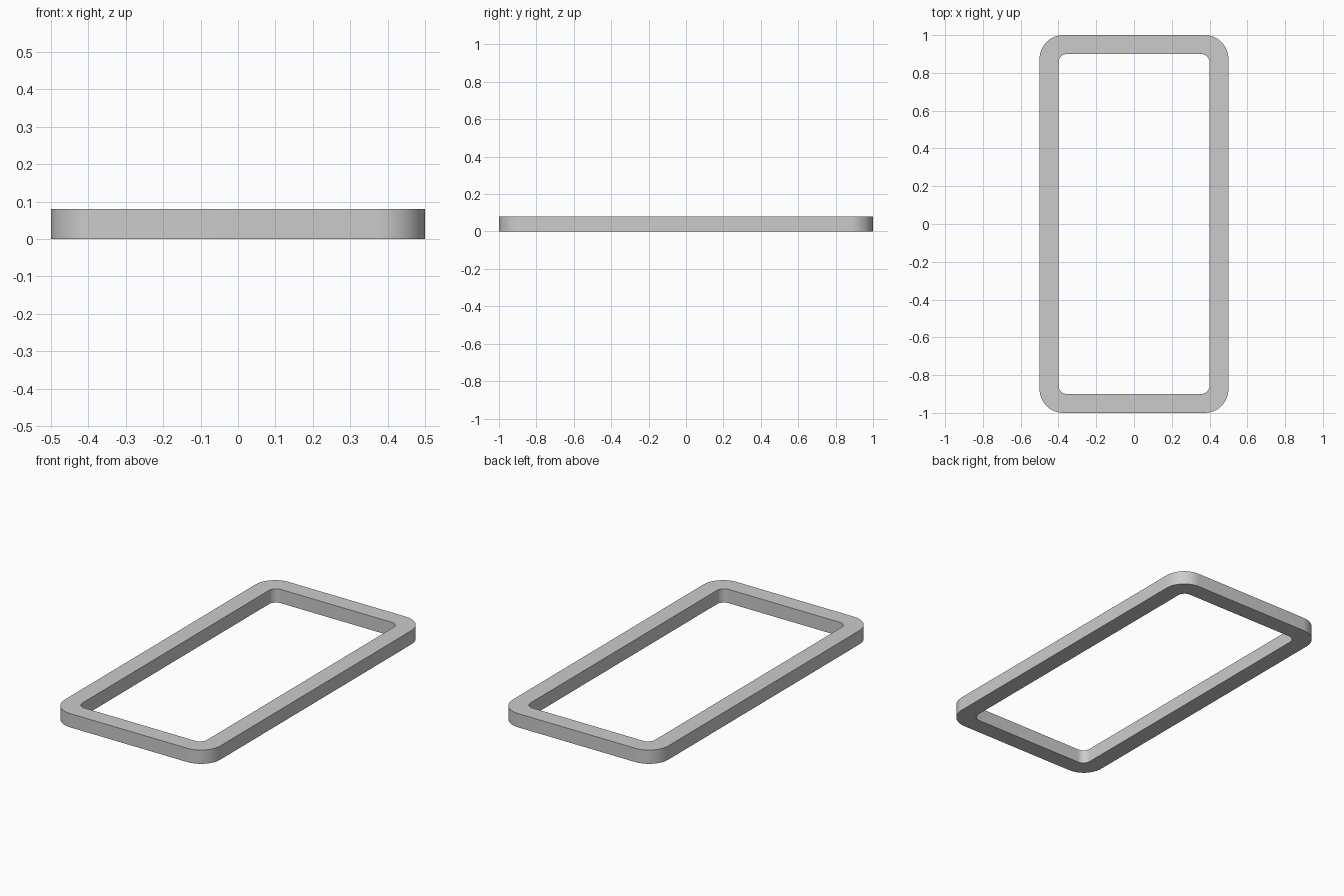
import bpy, bmesh, math

if "Cube" in bpy.data.objects:
    bpy.data.objects.remove(bpy.data.objects["Cube"])

HEIGHT = 0.08
SEGMENTS = 12


def rounded_rect(half_x, half_y, radius):
    """Outline of a rounded rectangle, counter-clockwise."""
    points = []
    for i, (sx, sy) in enumerate([(1, 1), (-1, 1), (-1, -1), (1, -1)]):
        for s in range(SEGMENTS + 1):
            a = math.radians(90) * (i + s / SEGMENTS)
            points.append((sx * (half_x - radius) + radius * math.cos(a),
                           sy * (half_y - radius) + radius * math.sin(a)))
    return points


bm = bmesh.new()


def ring(points, z):
    return [bm.verts.new((x, y, z)) for x, y in points]


# Cross-section corners of the frame, in order around the band
outer = rounded_rect(0.5, 1.0, 0.125)
inner = rounded_rect(0.4, 0.9, 0.045)
rings = [ring(outer, 0), ring(outer, HEIGHT), ring(inner, HEIGHT), ring(inner, 0)]

# Outer wall, top, inner wall and underside
for k in range(4):
    a, b = rings[k], rings[(k + 1) % 4]
    for i in range(len(a)):
        j = (i + 1) % len(a)
        bm.faces.new((a[i], a[j], b[j], b[i]))
bmesh.ops.recalc_face_normals(bm, faces=bm.faces)

mesh = bpy.data.meshes.new("rounded_frame")
bm.to_mesh(mesh)
bm.free()
frame = bpy.data.objects.new("rounded_frame", mesh)
bpy.context.collection.objects.link(frame)

# Smooth corners, crisp rims
bpy.context.view_layer.objects.active = frame
frame.select_set(True)
bpy.ops.object.shade_smooth_by_angle(angle=math.radians(30))
